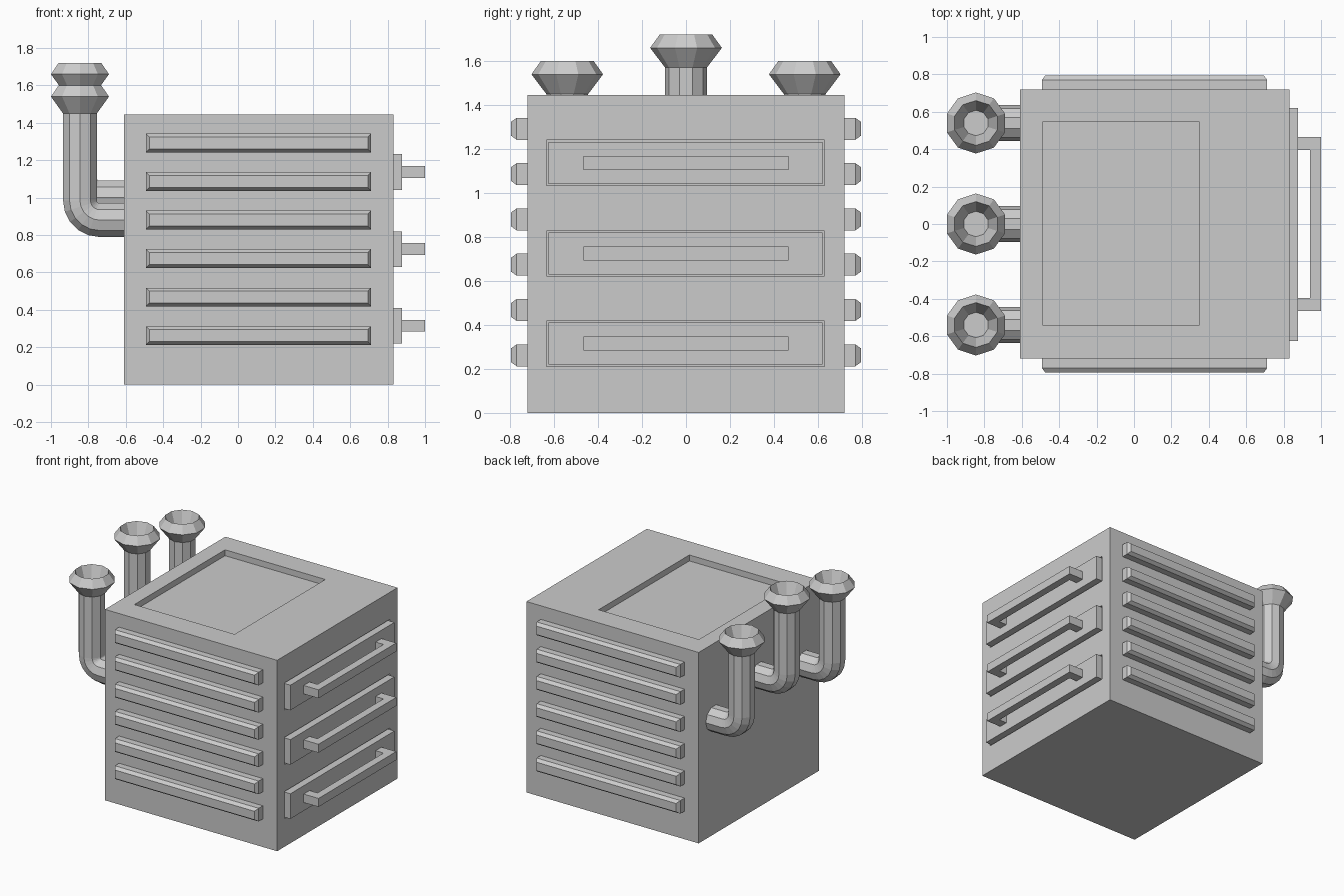
import bpy, bmesh, math
from mathutils import Vector

if "Cube" in bpy.data.objects:
    bpy.data.objects.remove(bpy.data.objects["Cube"])


def finish(name, bm):
    bmesh.ops.recalc_face_normals(bm, faces=bm.faces)
    me = bpy.data.meshes.new(name)
    bm.to_mesh(me)
    bm.free()
    ob = bpy.data.objects.new(name, me)
    bpy.context.collection.objects.link(ob)
    return ob


def loft(name, rings):
    """Skin a list of equal-length point rings and cap both ends."""
    bm = bmesh.new()
    vr = [[bm.verts.new(p) for p in r] for r in rings]
    n = len(vr[0])
    for a, b in zip(vr, vr[1:]):
        for i in range(n):
            j = (i + 1) % n
            bm.faces.new((a[i], a[j], b[j], b[i]))
    bm.faces.new(vr[0])
    bm.faces.new(vr[-1])
    return finish(name, bm)


def box(name, x0, x1, y0, y1, z0, z1):
    return loft(name, [[(x0, y0, z), (x1, y0, z), (x1, y1, z), (x0, y1, z)]
                       for z in (z0, z1)])


def cut(ob, cutter):
    m = ob.modifiers.new("cut", "BOOLEAN")
    m.operation = "DIFFERENCE"
    m.solver = "EXACT"
    m.object = cutter
    bpy.context.view_layer.objects.active = ob
    bpy.ops.object.modifier_apply(modifier=m.name)
    bpy.data.objects.remove(cutter)


DRAWERS = (0.315, 0.725, 1.137)

# main cabinet with top tray recess and drawer slots
body = box("cabinet_body", -0.61, 0.832, -0.72, 0.72, 0, 1.445)
cut(body, box("tray_cutter", -0.49, 0.35, -0.54, 0.545, 1.4, 1.6))
for z in DRAWERS:
    cut(body, box("slot_cutter", 0.81, 1.0, -0.635, 0.63, z - 0.103, z + 0.103))

# drawer fronts and their U-shaped handles
for z in DRAWERS:
    box("drawer_front", 0.80, 0.876, -0.625, 0.62, z - 0.095, z + 0.095)
    u = [(0.87, -0.465), (1.0, -0.465), (1.0, 0.465), (0.87, 0.465),
         (0.87, 0.395), (0.942, 0.395), (0.942, -0.395), (0.87, -0.395)]
    loft("drawer_handle", [[(x, y, z + d) for x, y in u] for d in (-0.032, 0.032)])

# bevelled ribs on front and back
for side in (-1, 1):
    for i in range(6):
        zc = 0.262 + i * 0.206
        rings = []
        for y, inset in ((0.71, 0), (0.77, 0), (0.795, 0.018)):
            hx, hz = 0.602 - inset, 0.05 - inset
            rings.append([(0.11 + sx * hx, side * y, zc + sz * hz)
                          for sx, sz in ((-1, -1), (1, -1), (1, 1), (-1, 1))])
        loft("side_rib", rings)


def exhaust_pipe(y, lift):
    """Ten-sided elbow pipe with a flared, hollow mouth."""
    X, R, BEND = -0.845, 0.095, 0.105
    cx, cz = X + BEND, 0.88 + BEND
    path = [(-0.59, 0.88, R, 0)]                      # x, z, radius, tilt
    for k in range(6):
        a = math.radians(90 * k / 5)
        path.append((cx - BEND * math.sin(a), cz - BEND * math.cos(a), R, a))
    for z, r in ((1.45, R), (1.54, 0.163), (1.60, 0.12), (1.46, 0.068)):
        path.append((X, z, r, math.pi / 2))
    rings = []
    for x, z, r, a in path:
        side, up = Vector((0, 1, 0)), Vector((math.sin(a), 0, math.cos(a)))
        c = Vector((x, y, z + lift))
        rings.append([c + r * (side * math.cos(t) + up * math.sin(t))
                      for t in (math.tau * i / 10 for i in range(10))])
    loft("exhaust_pipe", rings)


# three pipes, the middle one raised
for y, lift in ((-0.54, 0), (0, 0.12), (0.54, 0)):
    exhaust_pipe(y, lift)
